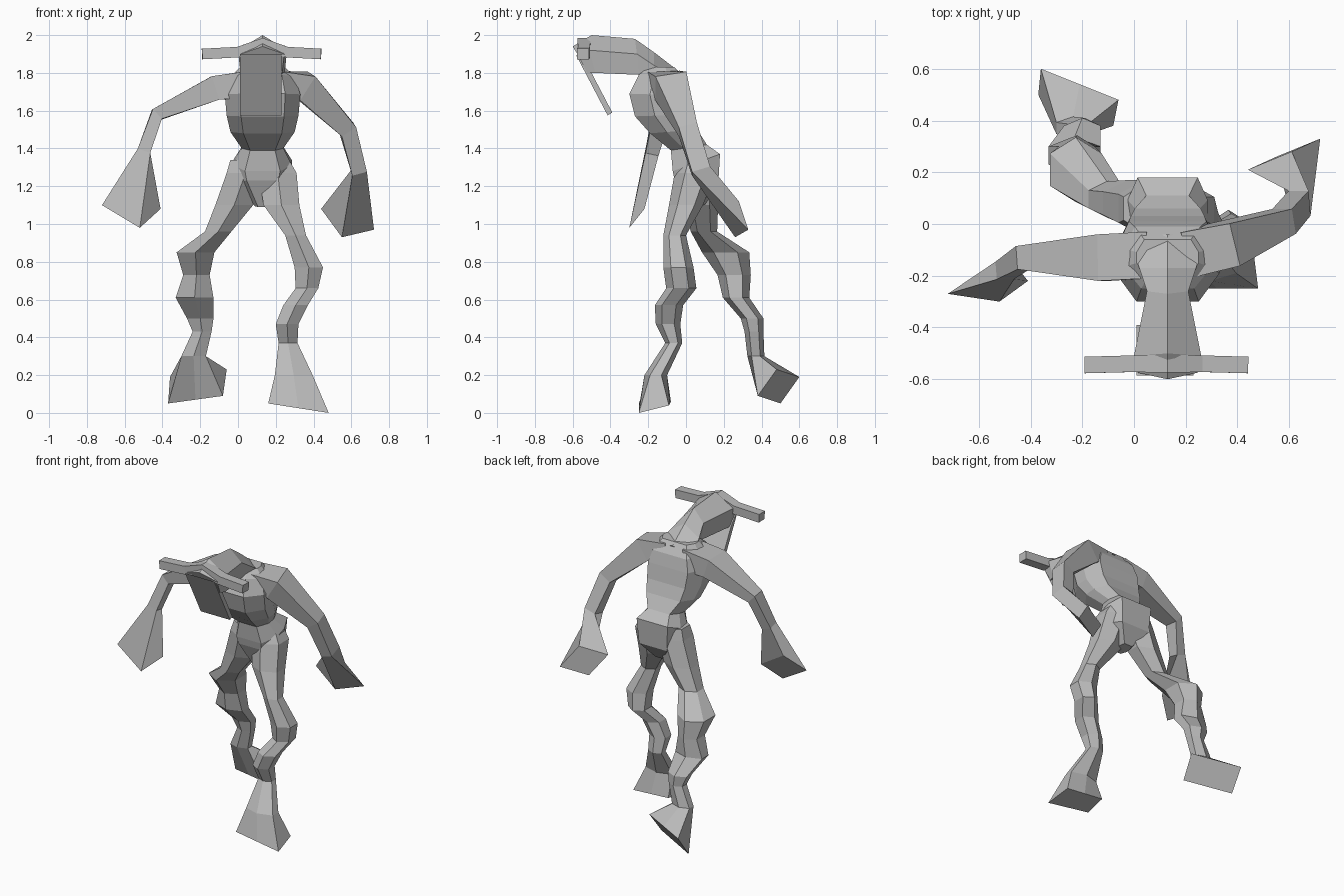
import bpy
import bmesh
from math import cos, sin, pi
from mathutils import Vector

cube = bpy.data.objects.get("Cube")
if cube:
    bpy.data.objects.remove(cube)

X, Y = Vector((1, 0, 0)), Vector((0, 1, 0))
MIDDLE = .13

skin = bpy.data.materials.new("plain grey")
skin.use_nodes = True
GREY = (0.5, 0.5, 0.5, 1)
skin.diffuse_color = GREY
skin.node_tree.nodes["Principled BSDF"].inputs["Base Color"].default_value = GREY


def loft(name, rings):
    """Skin a list of equal-length point rings into a closed flat-shaded mesh."""
    bm = bmesh.new()
    rows = [[bm.verts.new(point) for point in ring] for ring in rings]
    count = len(rows[0])
    bm.faces.new(rows[0])
    bm.faces.new(rows[-1])
    for low, high in zip(rows, rows[1:]):
        for i in range(count):
            j = (i + 1) % count
            bm.faces.new((low[i], low[j], high[j], high[i]))
    bmesh.ops.recalc_face_normals(bm, faces=bm.faces)
    mesh = bpy.data.meshes.new(name)
    bm.to_mesh(mesh)
    bm.free()
    mesh.materials.append(skin)
    bpy.context.collection.objects.link(bpy.data.objects.new(name, mesh))


def bar(name, stations, end=None):
    """Loft square rings (x, y, z, half depth, half height) set across their path."""
    centres = [Vector(s[:3]) for s in stations]
    rings = []
    for i, (centre, station) in enumerate(zip(centres, stations)):
        before, after = centres[max(i - 1, 0)], centres[min(i + 1, len(centres) - 1)]
        along = (after - before).normalized()
        across = (Y - along * Y.dot(along)).normalized()
        up = across.cross(along)
        rings.append([centre + across * (station[3] * a) + up * (station[4] * b)
                      for a, b in ((1, 1), (-1, 1), (-1, -1), (1, -1))])
    if end:
        rings.append(end)
    loft(name, rings)


def leg(name, stations, foot):
    """Loft level six-sided rings (x, y, z, half width, half depth) down to a foot."""
    rings = []
    for x, y, z, wide, deep in stations:
        angles = [(2 * k + 1) * pi / 6 for k in range(6)]
        rings.append([(x + wide * cos(t) / cos(pi / 6), y + deep * sin(t), z) for t in angles])
    a, b, c, d = [Vector(corner) for corner in foot]
    rings.append([a, (a + b) / 2, b, c, (c + d) / 2, d])
    loft(name, rings)


# Torso: each ring runs from a front (y, z) to a back (y, z) with a half width
OUTLINE = [(1, .65), (.75, 1), (-.75, 1), (-1, .65), (-1, .35), (-.6, 0), (.6, 0), (1, .35)]
torso_rings = []
for front_y, front_z, back_y, back_z, wide in [
    (.00, 1.09, .10, 1.10, .04),
    (-.06, 1.23, .17, 1.20, .14),
    (-.07, 1.28, .18, 1.37, .155),
    (-.08, 1.39, .11, 1.42, .11),
    (-.19, 1.48, .06, 1.50, .17),
    (-.27, 1.57, .03, 1.58, .19),
    (-.30, 1.69, .01, 1.68, .20),
    (-.25, 1.79, -.01, 1.76, .17),
    (-.20, 1.83, -.06, 1.83, .12),
]:
    front, back = Vector((MIDDLE, front_y, front_z)), Vector((MIDDLE, back_y, back_z))
    torso_rings.append([front.lerp(back, reach) + X * (wide * side) for side, reach in OUTLINE])
loft("torso", torso_rings)

# Head with a ridged top: half width, then (y, z) of the ridge, brow and jaw
head_rings = []
for wide, ridge, brow, jaw in [
    (.14, (-.04, 1.81), (-.05, 1.77), (-.08, 1.70)),
    (.11, (-.17, 1.91), (-.17, 1.84), (-.15, 1.77)),
    (.08, (-.27, 1.98), (-.26, 1.90), (-.25, 1.79)),
    (.13, (-.50, 2.00), (-.51, 1.92), (-.48, 1.80)),
    (.115, (-.60, 1.94), (-.575, 1.90), (-.525, 1.80)),
]:
    head_rings.append([(MIDDLE, *ridge), (MIDDLE + wide, *brow), (MIDDLE + wide * .9, *jaw),
                       (MIDDLE - wide * .9, *jaw), (MIDDLE - wide, *brow)])
loft("head", head_rings)

# Flat plate hanging from the front of the face
loft("face_plate", [
    [(x, -.585, 1.90), (x, -.50, 1.80), (x, -.39, 1.59), (x, -.415, 1.575)]
    for x in (.01, .23)
])

# Horn bar across the brow
bar("horns", [
    (-.19, -.545, 1.90, .032, .028),
    (.00, -.54, 1.91, .032, .028),
    (.13, -.54, 1.95, .035, .035),
    (.26, -.54, 1.91, .032, .028),
    (.44, -.545, 1.90, .032, .028),
])

# Arms, ending in flared blunt hands
bar("right_arm", [
    (.06, -.12, 1.74, .09, .07),
    (-.12, -.13, 1.72, .09, .065),
    (-.43, -.13, 1.58, .045, .035),
    (-.50, -.18, 1.38, .035, .035),
], [(-.60, -.19, 1.20), (-.72, -.27, 1.10), (-.52, -.30, .98), (-.41, -.22, 1.08)])
bar("left_arm", [
    (.20, -.12, 1.74, .09, .07),
    (.35, -.08, 1.73, .085, .075),
    (.58, .01, 1.50, .05, .045),
    (.64, .08, 1.28, .05, .04),
], [(.44, .21, 1.08), (.55, .26, .93), (.72, .33, .97), (.61, .28, 1.12)])

# Crooked legs, ending in flared blunt feet
leg("left_leg", [
    (.20, .06, 1.34, .07, .09),
    (.21, .05, 1.27, .10, .11),
    (.23, .00, 1.10, .095, .09),
    (.305, -.06, .94, .055, .06),
    (.375, -.04, .77, .075, .08),
    (.365, -.025, .66, .06, .08),
    (.305, -.09, .57, .065, .075),
    (.26, -.095, .47, .06, .065),
    (.265, -.065, .37, .05, .045),
    (.295, -.16, .20, .10, .06),
], [(.46, -.09, .04), (.19, -.08, .06), (.16, -.25, .05), (.48, -.25, 0)])
leg("right_leg", [
    (.03, .06, 1.34, .07, .09),
    (.04, .06, 1.27, .10, .11),
    (-.02, .08, 1.10, .10, .09),
    (-.105, .095, .96, .07, .07),
    (-.225, .21, .85, .10, .125),
    (-.22, .255, .73, .07, .088),
    (-.23, .265, .61, .10, .07),
    (-.20, .35, .50, .07, .06),
    (-.19, .36, .43, .05, .05),
    (-.235, .37, .30, .065, .045),
], [(-.06, .48, .23), (-.36, .60, .19), (-.37, .50, .05), (-.08, .38, .09)])
